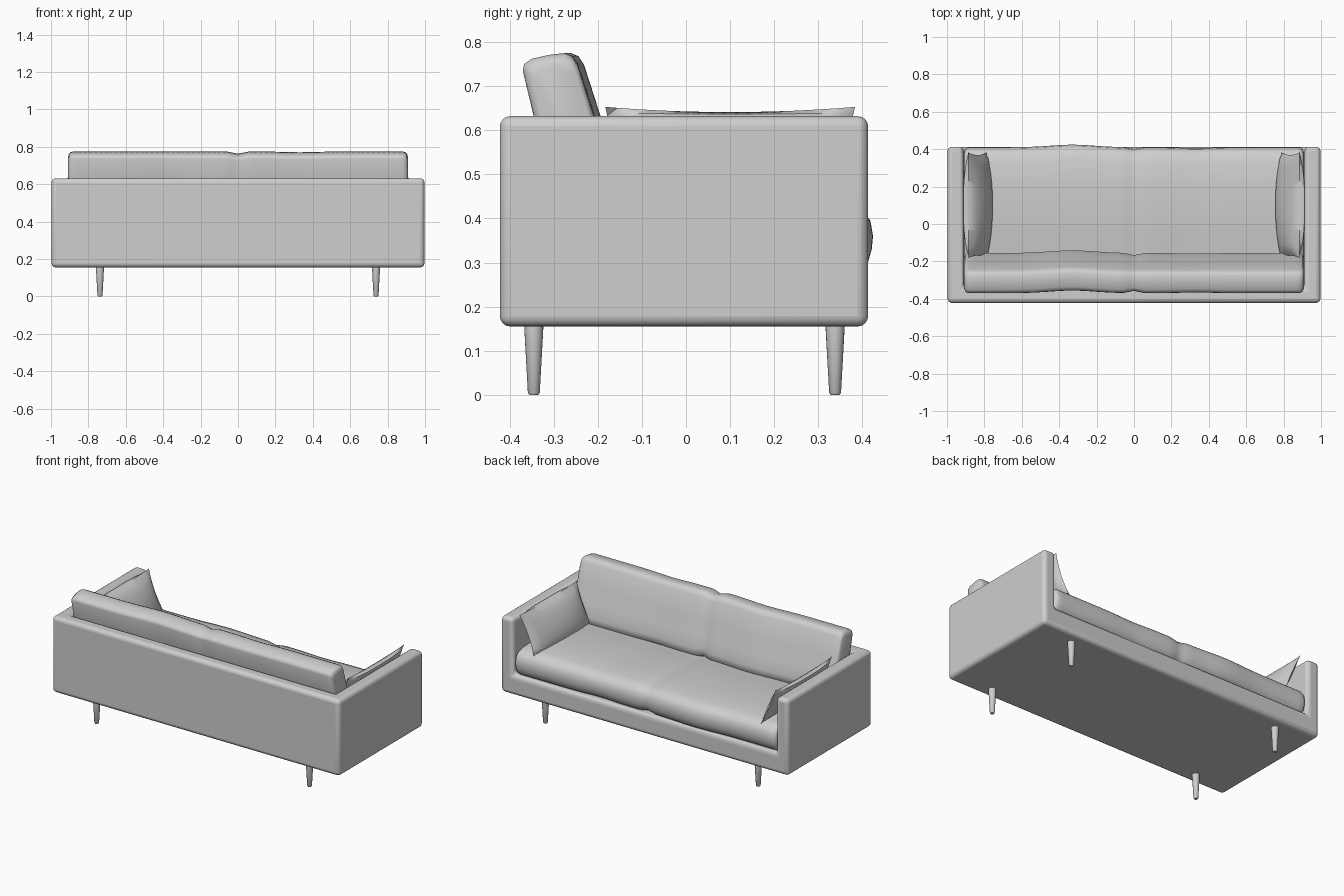
import bpy, bmesh, math
from mathutils import Vector

if "Cube" in bpy.data.objects:
    bpy.data.objects.remove(bpy.data.objects["Cube"])

# One pale grey for the whole sofa
grey = bpy.data.materials.new("pale grey")
grey.diffuse_color = (0.62, 0.62, 0.62, 1)
grey.use_nodes = True
grey.node_tree.nodes["Principled BSDF"].inputs["Base Color"].default_value = grey.diffuse_color


def finish(name, bm, bevel=0, angle=40):
    bmesh.ops.remove_doubles(bm, verts=bm.verts, dist=1e-4)
    bmesh.ops.recalc_face_normals(bm, faces=bm.faces)
    me = bpy.data.meshes.new(name)
    bm.to_mesh(me)
    bm.free()
    ob = bpy.data.objects.new(name, me)
    bpy.context.collection.objects.link(ob)
    me.materials.append(grey)
    if bevel:
        m = ob.modifiers.new("rounded edges", 'BEVEL')
        m.width, m.segments = bevel, 4
        m.limit_method = 'ANGLE'
    bpy.ops.object.select_all(action='DESELECT')
    ob.select_set(True)
    bpy.context.view_layer.objects.active = ob
    bpy.ops.object.shade_smooth_by_angle(angle=math.radians(angle))
    return ob


def bump(x, centre, width):
    return math.exp(-((x - centre) / width) ** 2)


# Frame: arms, back and base as one shell of filled cells
xs, ys, zs = [-0.997, -0.912, 0.912, 0.997], [-0.422, -0.34, 0.413], [0.155, 0.28, 0.632]


def filled(i, j, k):
    if not (0 <= i < 3 and 0 <= j < 2 and 0 <= k < 2):
        return False
    return not (i == 1 and j == 1 and k == 1)


bm = bmesh.new()
axes = (xs, ys, zs)
for i in range(3):
    for j in range(2):
        for k in range(2):
            if not filled(i, j, k):
                continue
            for a in range(3):
                for s in (0, 1):
                    n = [i, j, k]
                    n[a] += 2 * s - 1
                    if filled(*n):
                        continue
                    quad = []
                    for p, q in ((0, 0), (1, 0), (1, 1), (0, 1)):
                        c = [i, j, k]
                        c[a] += s
                        c[(a + 1) % 3] += p
                        c[(a + 2) % 3] += q
                        quad.append(bm.verts.new([axes[d][c[d]] for d in range(3)]))
                    bm.faces.new(quad)
bmesh.ops.remove_doubles(bm, verts=bm.verts, dist=1e-4)
bmesh.ops.recalc_face_normals(bm, faces=bm.faces)
bmesh.ops.dissolve_limit(bm, angle_limit=0.01, verts=bm.verts, edges=bm.edges)
finish("sofa_frame", bm, bevel=0.024)


# Long cushions: a side profile swept along x, with a soft seam in the middle
def cushion(name, profile, seam):
    cy = (min(p[0] for p in profile) + max(p[0] for p in profile)) / 2
    cz = (min(p[1] for p in profile) + max(p[1] for p in profile)) / 2
    hy = max(p[0] for p in profile) - cy
    hz = max(p[1] for p in profile) - cz
    inner = [-0.88 + 1.76 * i / 64 for i in range(65)]
    stations = [-0.908, -0.903, -0.893] + inner + [0.893, 0.903, 0.908]
    bm = bmesh.new()
    rings = []
    for x in stations:
        t = max(0, abs(x) - 0.88) / 0.028
        d = 0.025 * (1 - math.sqrt(max(0, 1 - t * t))) + seam * bump(x, 0, 0.035)
        d += 0.004 * bump(x, 0.33, 0.12)
        push = 0.014 * bump(x, -0.33, 0.17)
        rings.append([bm.verts.new((x, cy + (y - cy) * (1 - d / hy) + push,
                                    cz + (z - cz) * (1 - d / hz))) for y, z in profile])
    n = len(profile)
    for a, b in zip(rings, rings[1:]):
        for i in range(n):
            bm.faces.new((a[i], a[(i + 1) % n], b[(i + 1) % n], b[i]))
    bm.faces.new(rings[0])
    bm.faces.new(rings[-1])
    finish(name, bm, angle=60)


cushion("seat_cushion", [(-0.33, 0.275), (0.37, 0.275), (0.397, 0.295), (0.407, 0.33),
                         (0.41, 0.36), (0.404, 0.395), (0.385, 0.42), (0.33, 0.436),
                         (0.2, 0.442), (0.05, 0.44), (-0.08, 0.432), (-0.2, 0.415),
                         (-0.33, 0.41)], 0.009)
cushion("back_cushion", [(-0.31, 0.40), (-0.345, 0.63), (-0.37, 0.735), (-0.367, 0.75),
                         (-0.35, 0.762), (-0.31, 0.771), (-0.275, 0.775), (-0.258, 0.768),
                         (-0.245, 0.748), (-0.207, 0.63), (-0.178, 0.53), (-0.155, 0.46),
                         (-0.155, 0.42), (-0.18, 0.40)], 0.012)


# Arm pillows: two bulged sheets joined at a pinched rim, leaning on the arm
def pillow(name, side):
    bm = bmesh.new()
    nu, nv = 20, 12
    for face in (-1, 1):
        grid = []
        for i in range(nu + 1):
            row = []
            for j in range(nv + 1):
                u, v = 2 * i / nu - 1, 2 * j / nv - 1
                h = face * 0.068 * ((1 - u * u) * (1 - v * v)) ** 0.5
                y = 0.1 + 0.283 * u * (1 - 0.05 * (1 - v * v))
                z = 0.535 + 0.118 * v * (1 - 0.1 * (1 - u * u)) + 0.35 * h
                x = min(0.836 + 0.05 * v + 0.93 * h, 0.911)
                row.append(bm.verts.new((side * x, y, z)))
            grid.append(row)
        for i in range(nu):
            for j in range(nv):
                bm.faces.new((grid[i][j], grid[i + 1][j], grid[i + 1][j + 1], grid[i][j + 1]))
    finish(name, bm, angle=50)


pillow("left_arm_pillow", -1)
pillow("right_arm_pillow", 1)

# Tapered round legs with a small chamfer at the foot
for sx, xn in ((-1, "left"), (1, "right")):
    for y, yn in ((-0.345, "back"), (0.338, "front")):
        bm = bmesh.new()
        rings = []
        for r, z in ((0.010, 0), (0.0135, 0.005), (0.0215, 0.15), (0.0215, 0.165)):
            rings.append([bm.verts.new((sx * 0.738 + r * math.cos(a * math.tau / 20),
                                        y + r * math.sin(a * math.tau / 20), z))
                          for a in range(20)])
        for a, b in zip(rings, rings[1:]):
            for i in range(20):
                bm.faces.new((a[i], a[(i + 1) % 20], b[(i + 1) % 20], b[i]))
        bm.faces.new(rings[0])
        bm.faces.new(rings[-1])
        finish(f"{yn}_{xn}_leg", bm, angle=35)
